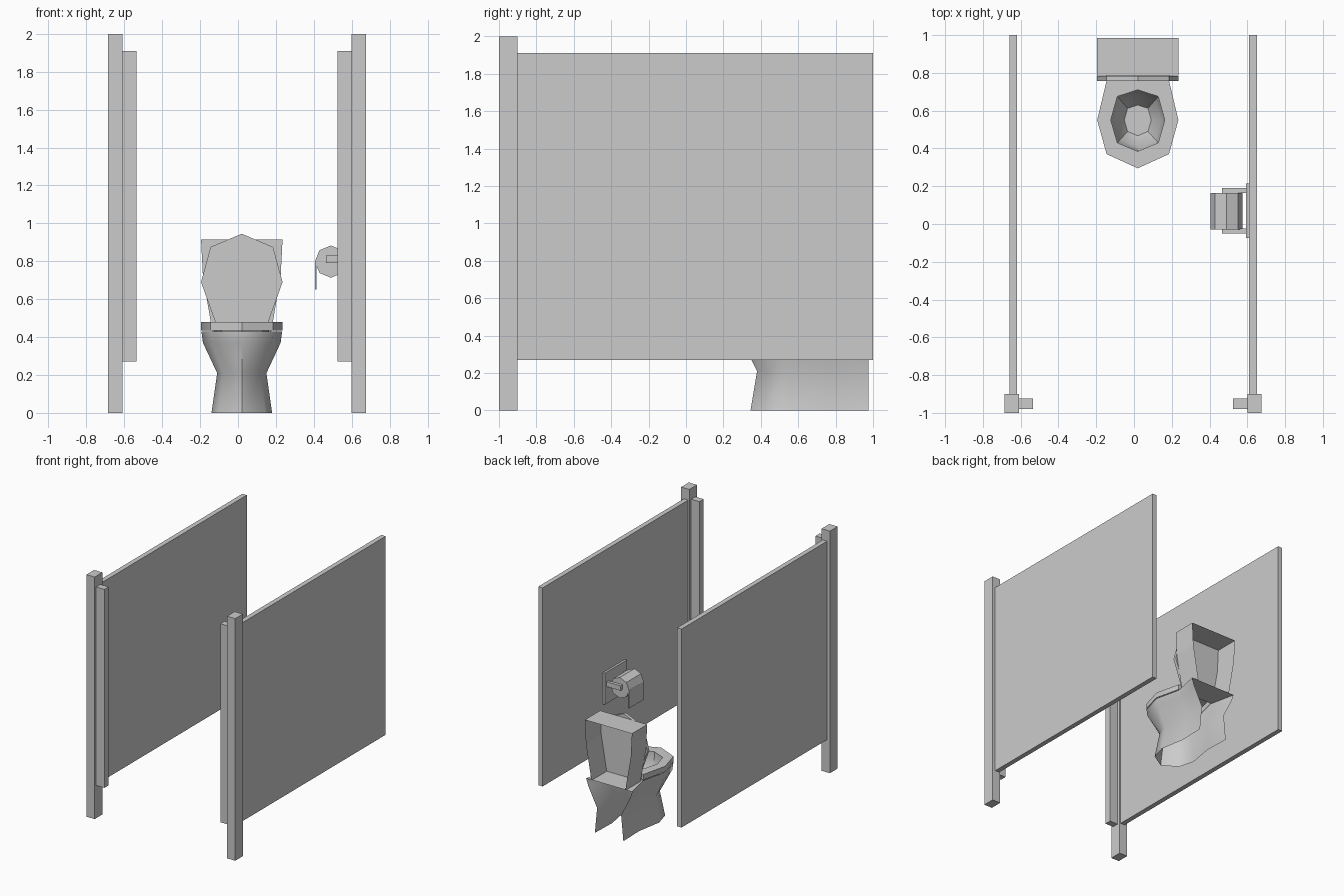
import bpy, bmesh, math
from mathutils import Vector

cube = bpy.data.objects.get("Cube")
if cube:
    bpy.data.objects.remove(cube, do_unlink=True)

grey = bpy.data.materials.new("light grey")
grey.use_nodes = True
COLOUR = (0.6, 0.6, 0.6, 1)
grey.diffuse_color = COLOUR
grey.node_tree.nodes["Principled BSDF"].inputs["Base Color"].default_value = COLOUR

CX = 0.02  # toilet centre line


def finish(name, bm, smooth=None):
    bmesh.ops.recalc_face_normals(bm, faces=bm.faces)
    mesh = bpy.data.meshes.new(name)
    bm.to_mesh(mesh)
    bm.free()
    mesh.materials.append(grey)
    ob = bpy.data.objects.new(name, mesh)
    bpy.context.collection.objects.link(ob)
    if smooth:
        bpy.ops.object.select_all(action='DESELECT')
        ob.select_set(True)
        bpy.context.view_layer.objects.active = ob
        bpy.ops.object.shade_smooth_by_angle(angle=math.radians(smooth))
    return ob


def box(name, lo, hi):
    bm = bmesh.new()
    bmesh.ops.create_cube(bm, size=1)
    for v in bm.verts:
        v.co = [lo[i] if v.co[i] < 0 else hi[i] for i in range(3)]
    return finish(name, bm)


def prism(name, points, y0, y1):
    """Extrude an outline in x and z along y."""
    bm = bmesh.new()
    face = bm.faces.new([bm.verts.new((x, y0, z)) for x, z in points])
    new = bmesh.ops.extrude_face_region(bm, geom=[face])["geom"]
    bmesh.ops.translate(bm, vec=(0, y1 - y0, 0),
                        verts=[g for g in new if isinstance(g, bmesh.types.BMVert)])
    return finish(name, bm)


def loft(bm, rings, closed):
    rows = [[bm.verts.new(p) for p in ring] for ring in rings]
    for a, b in zip(rows, rows[1:]):
        n = len(a)
        for i in range(n if closed else n - 1):
            j = (i + 1) % n
            bm.faces.new((a[i], a[j], b[j], b[i]))
    return rows


def mirrored(half):
    """Full outline round the centre line; the half starts on the line."""
    end = -1 if half[-1][0] == 0 else None
    return [(CX + x, y) for x, y in half] + [(CX - x, y) for x, y in half[1:end][::-1]]


# Stall walls, posts and door stops
for side, s in (("right", -1), ("left", 1)):
    off = -0.005

    def span(a, b):
        return sorted((s * a + off, s * b + off))
    a, b = span(0.615, 0.655)
    box(side + "_wall_panel", (a, -0.9, 0.27), (b, 1, 1.91))
    a, b = span(0.605, 0.68)
    box(side + "_post", (a, -1, 0), (b, -0.9, 2))
    a, b = span(0.53, 0.605)
    box(side + "_door_stop", (a, -0.98, 0.27), (b, -0.925, 1.91))

# Bowl and pedestal shell, open at the back and underneath
bm = bmesh.new()
rings = []
for z, front, w, rear in ((0, .345, .16, .13), (.21, .38, .13, .11),
                          (.37, .3, .205, .19), (.43, .295, .213, .21)):
    half = [(0, front), (w * .77, front + .075), (w, .55), (w * .77, .76), (rear, .975)]
    left = [(CX - x, y, z) for x, y in half[:0:-1]]
    rings.append(left + [(CX + x, y, z) for x, y in half])
rows = loft(bm, rings, False)
top = rows[-1]
bm.faces.new((top[0], top[1], top[-2], top[-1]))  # shelf under the tank
finish("toilet_bowl", bm, 50)

# Seat ring and basin
outer = mirrored([(0, .295), (.165, .37), (.215, .55), (.165, .76), (0, .76)])
inner = mirrored([(0, .385), (.108, .43), (.143, .55), (.108, .675), (0, .71)])
mid = Vector((CX, .55))
rings = [[(x, y, z) for x, y in outer] for z in (.435, .48)]
for scale, z in ((1, .48), (1, .43), (.85, .34), (.5, .26)):
    ring = [mid + (Vector(p) - mid) * scale for p in inner]
    rings.append([(p.x, p.y, z) for p in ring])
bm = bmesh.new()
rows = loft(bm, rings, True)
bm.faces.new(rows[-1])
finish("seat_and_basin", bm, 42)

# Raised lid
prism("seat_lid", mirrored([(0, .945), (.165, .875), (.215, .69), (.14, .48), (0, .48)]), .757, .783)

# Tank: top, front and sides, open at the back
bm = bmesh.new()
rings = [[(CX - w, .985, z), (CX - w, .785, z), (CX + w, .785, z), (CX + w, .985, z)]
         for w, z in ((.155, .43), (.205, .72), (.215, .915))]
rows = loft(bm, rings, False)
bm.faces.new(rows[-1])
finish("tank", bm)

# Paper holder
box("holder_plate", (.592, -.075, .65), (.61, .215, .91))
for name, y in (("front_holder_arm", -.05), ("back_holder_arm", .165)):
    box(name, (.465, y, .79), (.592, y + .025, .83))
roll = [(.49 + .085 * math.cos(i * math.pi / 4), .798 + .085 * math.sin(i * math.pi / 4))
        for i in range(8)]
prism("paper_roll", roll, -.028, .165)
box("paper_sheet", (.405, -.028, .65), (.413, .165, .8))
